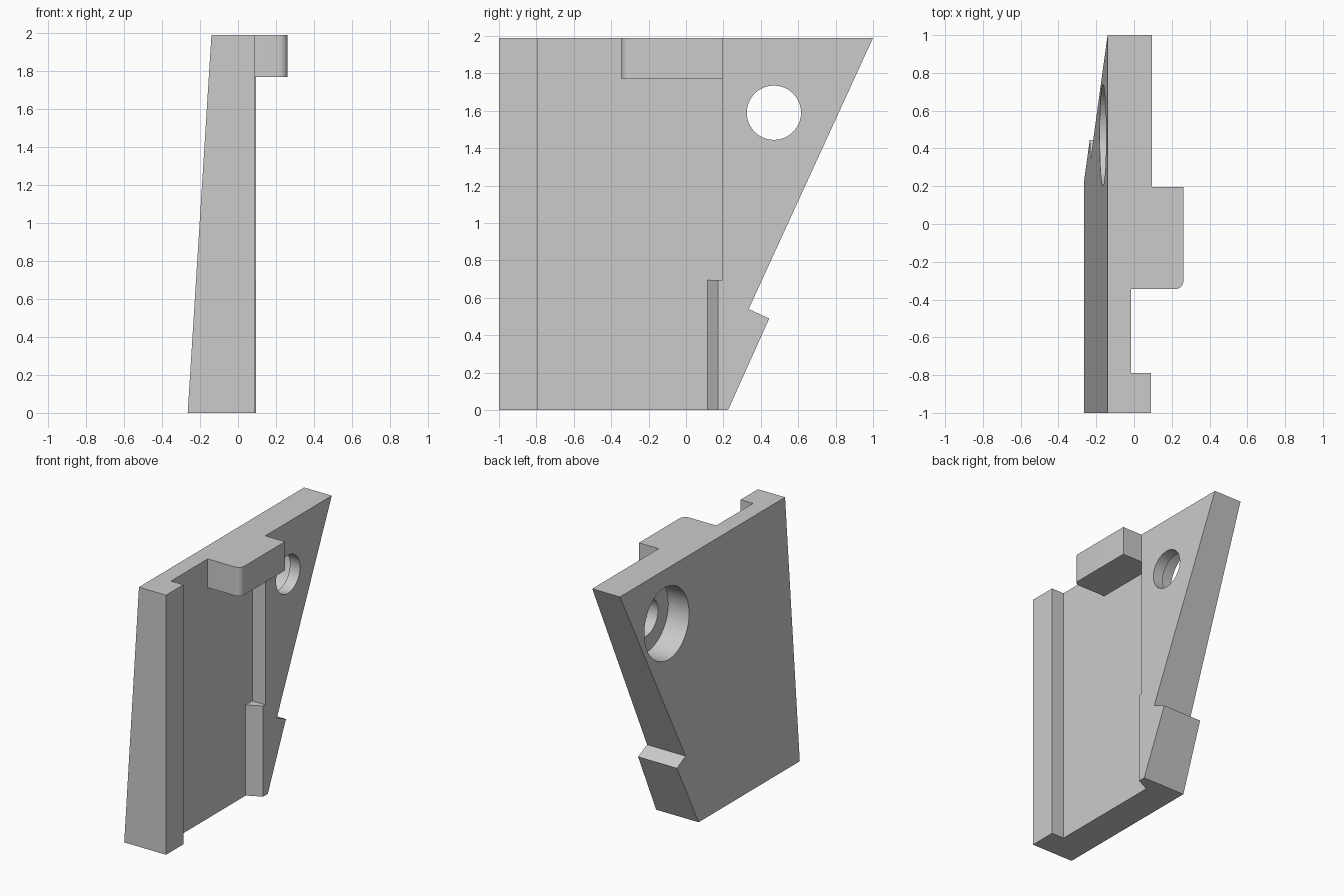
import bpy
import bmesh
import math
from mathutils import Matrix, Vector

cube = bpy.data.objects.get("Cube")
if cube:
    bpy.data.objects.remove(cube, do_unlink=True)

H = 1.99          # overall height
FACE = 0.095      # x of the inner face
FLOOR = -0.015    # x of the channel floor
WALL = 0.195      # y of the channel's rear wall

grey = bpy.data.materials.new("light_grey")
grey.use_nodes = True
grey.diffuse_color = (0.6, 0.6, 0.6, 1)
grey.node_tree.nodes["Principled BSDF"].inputs["Base Color"].default_value = (0.6, 0.6, 0.6, 1)


def finish(name, bm):
    bmesh.ops.recalc_face_normals(bm, faces=bm.faces)
    mesh = bpy.data.meshes.new(name)
    bm.to_mesh(mesh)
    bm.free()
    mesh.materials.append(grey)
    obj = bpy.data.objects.new(name, mesh)
    bpy.context.collection.objects.link(obj)
    return obj


def prism(name, points, vector):
    """Extrude a flat polygon along a vector."""
    bm = bmesh.new()
    face = bm.faces.new([bm.verts.new(p) for p in points])
    new = bmesh.ops.extrude_face_region(bm, geom=[face])["geom"]
    verts = [g for g in new if isinstance(g, bmesh.types.BMVert)]
    bmesh.ops.translate(bm, verts=verts, vec=Vector(vector))
    return finish(name, bm)


def plan_prism(name, outline, z0, z1):
    return prism(name, [(x, y, z0) for x, y in outline], (0, 0, z1 - z0))


def bore(name, radius, x0, x1):
    """Cylinder along x at the hole centre."""
    bm = bmesh.new()
    place = Matrix.Translation(((x0 + x1) / 2, 0.47, 1.59)) @ Matrix.Rotation(math.pi / 2, 4, 'Y')
    bmesh.ops.create_cone(bm, cap_ends=True, segments=64, radius1=radius,
                          radius2=radius, depth=x1 - x0, matrix=place)
    return finish(name, bm)


def combine(target, tool, operation):
    tool.hide_render = True
    mod = target.modifiers.new(tool.name, 'BOOLEAN')
    mod.operation = operation
    mod.solver = 'EXACT'
    mod.object = tool
    bpy.context.view_layer.objects.active = target
    bpy.ops.object.modifier_apply(modifier=mod.name)
    bpy.data.objects.remove(tool, do_unlink=True)


# Plate: side outline with a notched, raked rear edge
side = [(-1, 0), (0.225, 0), (0.445, 0.49), (0.335, 0.54), (1, H), (-1, H)]
plate = prism("bracket_plate", [(FACE, y, z) for y, z in side], (-0.3, 0, 0))

# Lean the outer face inward toward the top
for v in plate.data.vertices:
    if v.co.x < 0:
        v.co.x = -0.265 + 0.125 * v.co.z / H

# Channel with front rail and slanted lower rear lip
channel = [(0.09, -1.1), (0.09, -0.79), (FLOOR, -0.79), (FLOOR, 0.115),
           (FACE, 0.17), (0.3, 0.17), (0.3, -1.1)]
combine(plate, plan_prism("channel_cutter", channel, -0.1, 2.1), 'DIFFERENCE')

# Wider channel above the lip
upper = [(FLOOR, 0), (FLOOR, WALL), (0.3, WALL), (0.3, 0)]
combine(plate, plan_prism("upper_cutter", upper, 0.695, 2.1), 'DIFFERENCE')

# Top tab with one rounded corner
r = 0.045
arc = [(0.262 - r + r * math.sin(a), -0.345 + r - r * math.cos(a))
       for a in (i * math.pi / 16 for i in range(9))]
tab = [(-0.08, -0.345)] + arc + [(0.262, WALL), (-0.08, WALL)]
combine(plate, plan_prism("top_tab", tab, 1.77, H), 'UNION')

# Through hole with a wide counterbore from the outer face
combine(plate, bore("hole_cutter", 0.145, -0.6, 0.5), 'DIFFERENCE')
combine(plate, bore("counterbore_cutter", 0.27, -0.6, 0.01), 'DIFFERENCE')

# Smooth the round surfaces, keep edges sharp
bpy.ops.object.select_all(action='DESELECT')
plate.select_set(True)
bpy.context.view_layer.objects.active = plate
bpy.ops.object.shade_smooth_by_angle(angle=math.radians(20))
